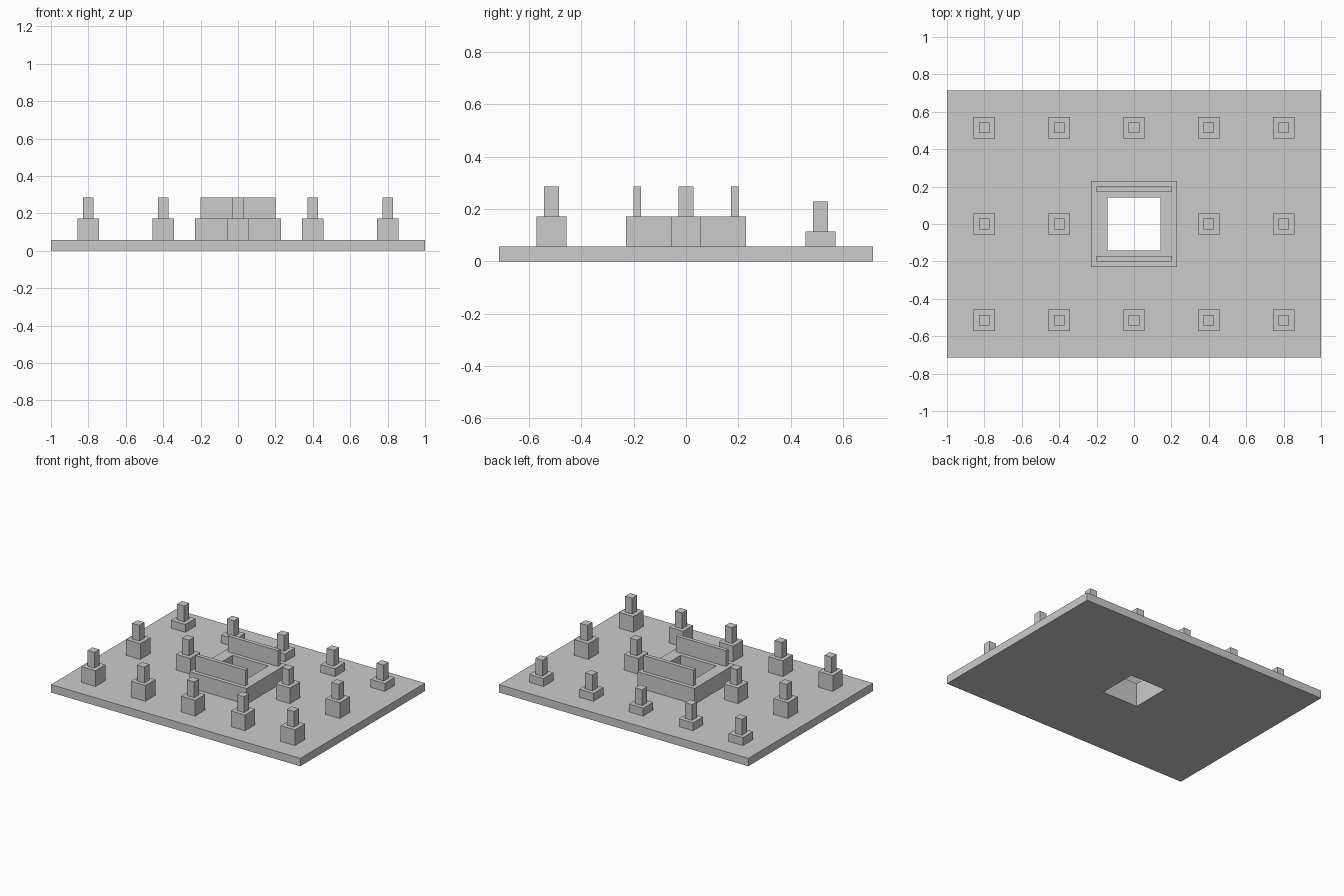
import bpy, bmesh

if "Cube" in bpy.data.objects:
    bpy.data.objects.remove(bpy.data.objects["Cube"])

U = 1 / 35  # grid module: the plate is 70 x 50 x 2 modules


def finish(name, bm):
    bmesh.ops.recalc_face_normals(bm, faces=bm.faces)
    mesh = bpy.data.meshes.new(name)
    bm.to_mesh(mesh)
    bm.free()
    obj = bpy.data.objects.new(name, mesh)
    bpy.context.collection.objects.link(obj)
    return obj


def box(name, x, y, z, sx, sy, sz):
    """Box centred on x, y and standing on z, all in modules."""
    bm = bmesh.new()
    bmesh.ops.create_cube(bm, size=1)
    for v in bm.verts:
        v.co = ((x + v.co.x * sx) * U, (y + v.co.y * sy) * U,
                (z + (v.co.z + 0.5) * sz) * U)
    return finish(name, bm)


def frame(name, sx, sy, hole, z, height):
    """Rectangular slab with a square opening through its middle."""
    bm = bmesh.new()
    corners = [(-1, -1), (1, -1), (1, 1), (-1, 1)]
    rings = []
    for w, d, h in ((sx, sy, z), (sx, sy, z + height),
                    (hole, hole, z + height), (hole, hole, z)):
        rings.append([bm.verts.new((cx * w / 2 * U, cy * d / 2 * U, h * U))
                      for cx, cy in corners])
    for r in range(4):
        a, b = rings[r], rings[(r + 1) % 4]
        for i in range(4):
            j = (i + 1) % 4
            bm.faces.new((a[i], a[j], b[j], b[i]))
    return finish(name, bm)


# Base plate and raised collar around the central shaft
frame("base_plate", 70, 50, 10, 0, 2)
frame("shaft_collar", 16, 16, 10, 2, 4)

# Thin walls on the front and back of the collar
for side, y in (("front", -6.5), ("back", 6.5)):
    box(side + "_collar_wall", 0, y, 6, 14, 1, 4)

# Grid of footings with column stubs; the back row has lower footings
for row, y, h in (("front", -18, 4), ("middle", 0, 4), ("back", 18, 2)):
    for i in range(-2, 3):
        if y == 0 and i == 0:
            continue
        box(f"{row}_footing_{i + 3}", i * 14, y, 2, 4, 4, h)
        box(f"{row}_column_{i + 3}", i * 14, y, 2 + h, 2, 2, 4)
